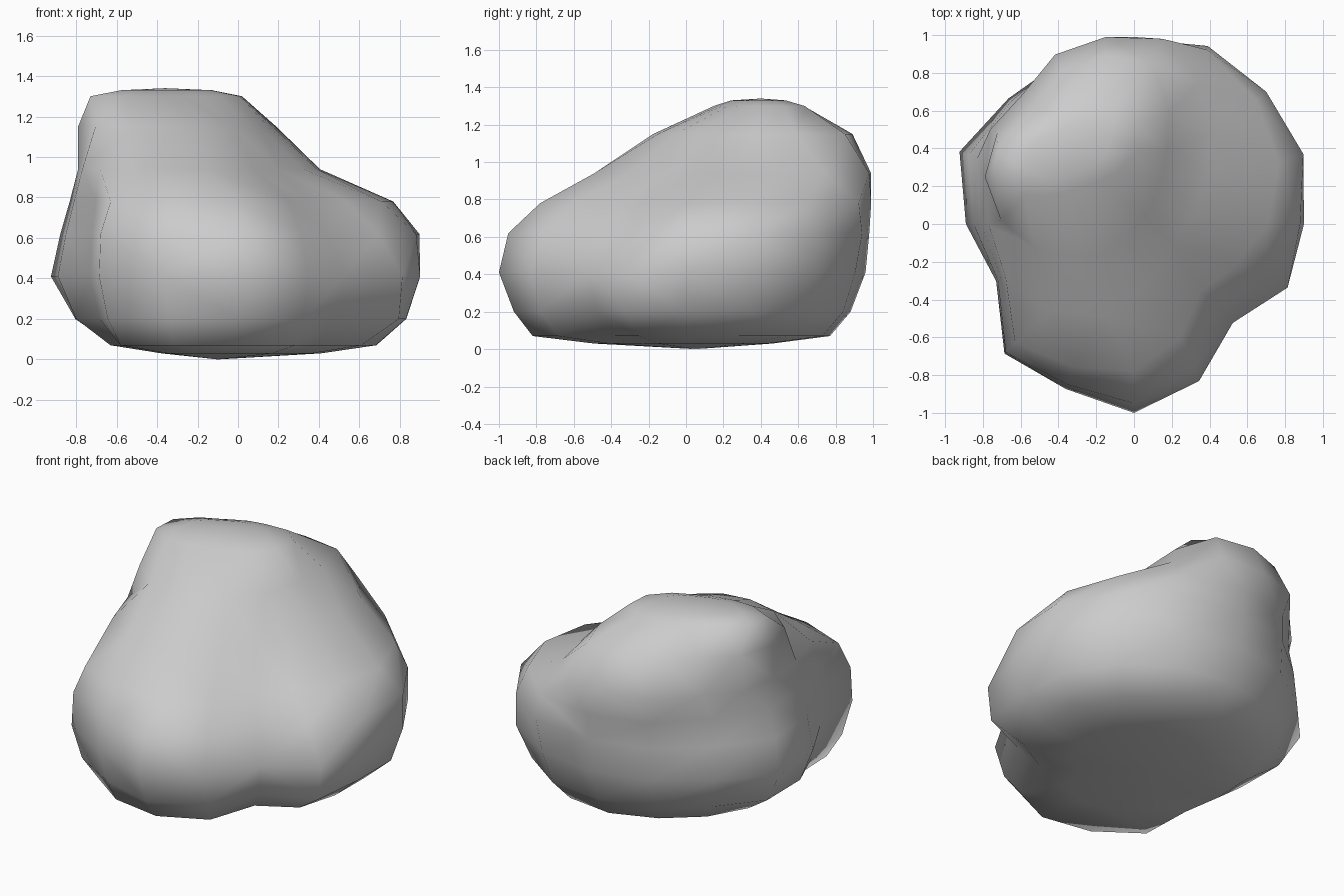
import bpy, bmesh, math

if "Cube" in bpy.data.objects:
    bpy.data.objects.remove(bpy.data.objects["Cube"])

N = 16  # sides of every cross-section

# Horizontal cross-sections: height, centre x, centre y, radii every 22.5 degrees from +x
bottom = (0.07, 0, 0, [.68, .74, .76, .79, .77, .72, .69, .67, .63, .64, .82, .83, .82, .74, .54, .66])
low = (0.20, 0, 0, [.83, .90, .90, .91, .88, .87, .84, .87, .80, .74, .91, .89, .92, .84, .67, .86])
belly = (0.41, 0, 0, [.90, .97, .99, .98, .96, .95, .94, 1.0, .89, .79, .97, .945, 1.0, .90, .74, .88])
waist = (0.62, 0, 0, [.88, .97, .99, 1.02, .98, .96, .92, .95, .85, .78, .96, .92, .95, .82, .62, .75])
shoulder = (0.78, 0, 0, [.71, .83, .92, 1.0, .99, .96, .89, .90, .81, .76, .89, .82, .78, .65, .50, .58])
slope = (0.94, -.15, .25, [.54, .60, .70, .79, .74, .70, .62, .66, .64, .67, .75, .77, .74, .60, .50, .51])
upper = (1.15, -.15, .25, [.30, .35, .48, .65, .64, .60, .55, .62, .64, .60, .53, .46, .40, .33, .29, .28])
crest = (1.30, -.35, .38, [.36, .40, .36, .27, .23, .21, .22, .28, .37, .41, .32, .25, .21, .20, .22, .28])


def shrink(section, z, k):
    """Smaller copy of a section, used to round off the caps."""
    return (z, section[1], section[2], [r * k for r in section[3]])


def ring(bm, section):
    z, cx, cy, radii = section
    return [bm.verts.new((cx + r * math.cos(i * math.tau / N),
                          cy + r * math.sin(i * math.tau / N), z))
            for i, r in enumerate(radii)]


# Boulder: loft through the sections and close both ends with a fan
bm = bmesh.new()
sections = [shrink(bottom, 0.03, .6), bottom, low, belly, waist, shoulder, slope, upper,
            crest, shrink(crest, 1.33, .6)]
rings = [ring(bm, s) for s in sections]
for a, b in zip(rings, rings[1:]):
    for i in range(N):
        j = (i + 1) % N
        bm.faces.new((a[i], a[j], b[j], b[i]))
base = bm.verts.new((-.1, .05, 0))
peak = bm.verts.new((-.36, .40, 1.34))
for i in range(N):
    j = (i + 1) % N
    bm.faces.new((base, rings[0][j], rings[0][i]))
    bm.faces.new((peak, rings[-1][i], rings[-1][j]))
bmesh.ops.recalc_face_normals(bm, faces=bm.faces)
bmesh.ops.triangulate(bm, faces=bm.faces, quad_method='SHORT_EDGE')
for f in bm.faces:
    f.smooth = True

mesh = bpy.data.meshes.new("boulder")
bm.to_mesh(mesh)
bm.free()
boulder = bpy.data.objects.new("boulder", mesh)
bpy.context.collection.objects.link(boulder)
